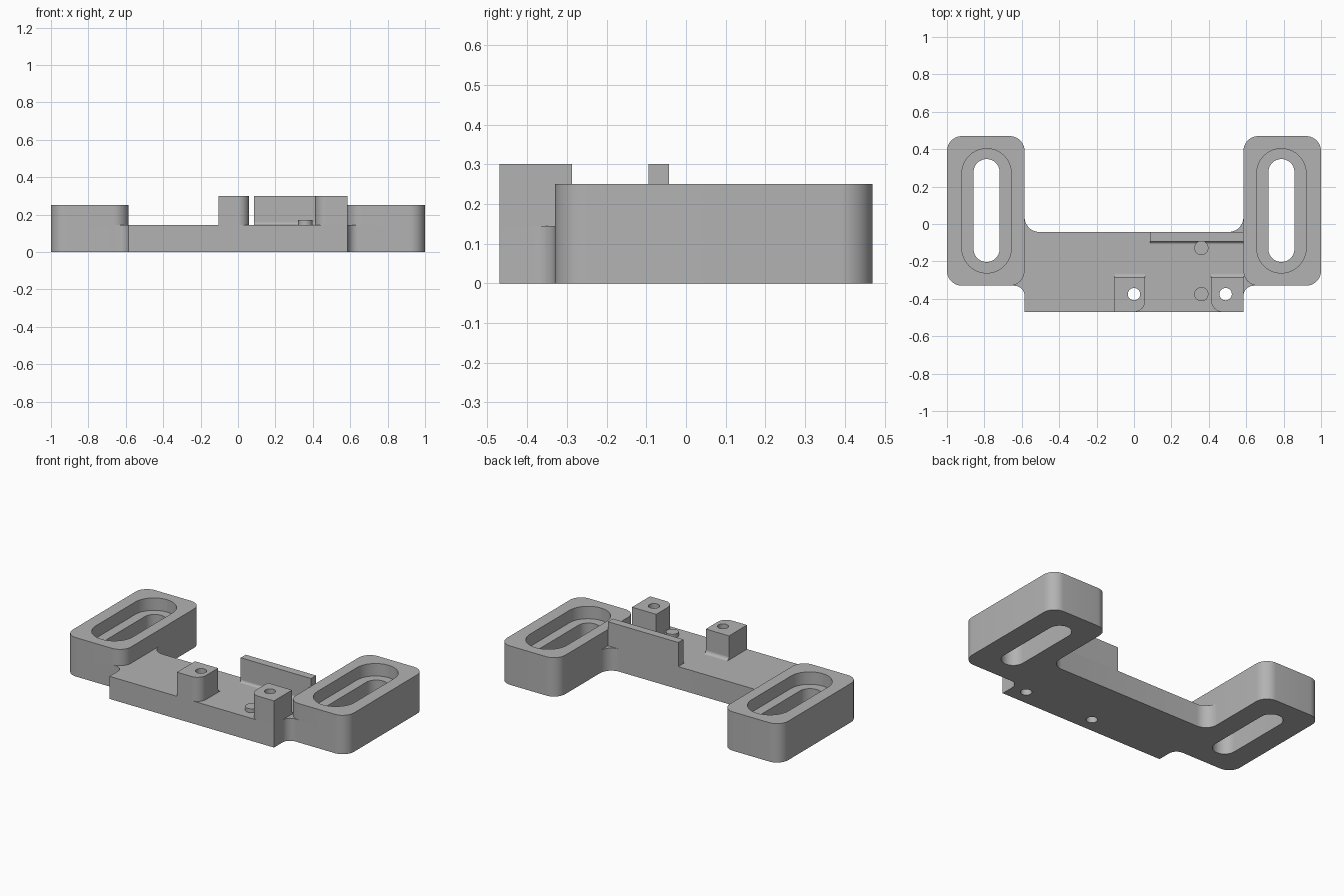
import bpy, bmesh, math
from mathutils import Vector

if "Cube" in bpy.data.objects:
    bpy.data.objects.remove(bpy.data.objects["Cube"], do_unlink=True)

grey = bpy.data.materials.new("plain grey")
grey.use_nodes = True
COLOUR = (0.45, 0.45, 0.45, 1)
grey.diffuse_color = COLOUR
grey.node_tree.nodes["Principled BSDF"].inputs["Base Color"].default_value = COLOUR

PLATE, EAR, TOP = 0.145, 0.25, 0.30      # heights of plate, ears and bosses
FRONT, BACK, SIDE = -0.47, -0.043, 0.585  # plate edges


def outline(corners, steps=10):
    """Round each (x, y, radius) corner, convex or concave."""
    pts = []
    for i, c in enumerate(corners):
        p = Vector(c[:2])
        r = c[2] if len(c) > 2 else 0
        if not r:
            pts.append(p)
            continue
        a = (Vector(corners[i - 1][:2]) - p).normalized()
        b = (Vector(corners[(i + 1) % len(corners)][:2]) - p).normalized()
        centre = p + (a + b) * r
        for k in range(steps + 1):
            t = k / steps * math.pi / 2
            pts.append(centre - b * r * math.cos(t) - a * r * math.sin(t))
    return pts


def prism(name, corners, lo, hi, along_x=False):
    """Extrude a rounded outline along z, or along x."""
    bm = bmesh.new()
    place = (lambda p, h: (h, p.x, p.y)) if along_x else (lambda p, h: (p.x, p.y, h))
    pts = outline(corners)
    face = bm.faces.new([bm.verts.new(place(p, lo)) for p in pts])
    ext = bmesh.ops.extrude_face_region(bm, geom=[face])
    step = (hi - lo, 0, 0) if along_x else (0, 0, hi - lo)
    bmesh.ops.translate(bm, vec=step,
                        verts=[g for g in ext["geom"] if isinstance(g, bmesh.types.BMVert)])
    bmesh.ops.recalc_face_normals(bm, faces=bm.faces)
    mesh = bpy.data.meshes.new(name)
    bm.to_mesh(mesh)
    bm.free()
    mesh.materials.append(grey)
    ob = bpy.data.objects.new(name, mesh)
    bpy.context.collection.objects.link(ob)
    return ob


def rect(x0, x1, y0, y1, r=(0, 0, 0, 0)):
    return [(x0, y0, r[0]), (x1, y0, r[1]), (x1, y1, r[2]), (x0, y1, r[3])]


def slot(cx, half, y0, y1):
    return rect(cx - half, cx + half, y0, y1, [half * 0.999] * 4)


def cylinder(name, x, y, r, lo, hi):
    bpy.ops.mesh.primitive_cylinder_add(vertices=32, radius=r, depth=hi - lo,
                                        location=(x, y, (lo + hi) / 2))
    ob = bpy.context.object
    ob.name = name
    ob.data.materials.append(grey)
    return ob


def combine(ob, other, operation):
    mod = ob.modifiers.new(operation, "BOOLEAN")
    mod.operation, mod.object, mod.solver = operation, other, "EXACT"
    bpy.context.view_layer.objects.active = ob
    bpy.ops.object.modifier_apply(modifier=mod.name)
    bpy.data.objects.remove(other, do_unlink=True)


def base_fillet(name, y, direction, r, x0, x1):
    """Concave strip where an upright face meets the plate."""
    e = 0.005
    prism(name, [(y - direction * e, PLATE - e), (y + direction * r, PLATE - e),
                 (y + direction * r, PLATE), (y, PLATE, r * 0.98),
                 (y, PLATE + r), (y - direction * e, PLATE + r)], x0, x1, True)


# Cross plate with concave fillets towards the ears
half = [(SIDE, FRONT), (SIDE, -0.33, 0.055), (0.665, -0.33),
        (0.665, 0.05), (SIDE, 0.05), (SIDE, BACK, 0.08)]
mirrored = [(-c[0], *c[1:]) for c in reversed(half)]
body = prism("mounting_plate", half + mirrored, 0, PLATE)

# Slotted ears, merged into the plate
for s in (-1, 1):
    x0, x1 = sorted((s * SIDE, s))
    combine(body, prism("ear", rect(x0, x1, -0.33, 0.47, [0.08] * 4), 0, EAR), "UNION")
for s in (-1, 1):
    combine(body, prism("recess", slot(s * 0.788, 0.132, -0.262, 0.403), 0.17, 0.4), "DIFFERENCE")
    combine(body, prism("slot", slot(s * 0.788, 0.07, -0.203, 0.347), -0.1, 0.4), "DIFFERENCE")

# Screw bosses with one rounded front corner and a through hole
bosses = (("right_boss", -0.105, 0.06, (0, 0.06, 0, 0), 0.0),
          ("left_boss", 0.413, SIDE, (0.06, 0, 0, 0), 0.49))
for name, x0, x1, radii, hole_x in bosses:
    boss = prism(name, rect(x0, x1, FRONT, -0.287, radii), PLATE, TOP)
    for part in (boss, body):
        combine(part, cylinder("bore", hole_x, -0.375, 0.033, -0.1, 0.4), "DIFFERENCE")
    base_fillet(name + "_fillet", -0.287, 1, 0.022, x0, x1)

# Rear stop wall
prism("stop_wall", rect(0.085, SIDE, -0.094, BACK), PLATE, TOP)
base_fillet("stop_wall_fillet", -0.094, -1, 0.016, 0.085, SIDE)

# Locating pegs
for name, y in (("rear_peg", -0.128), ("front_peg", -0.375)):
    cylinder(name, 0.36, y, 0.038, PLATE - 0.01, 0.17)

# Smooth the curved walls, keep the edges sharp
bpy.ops.object.select_all(action="DESELECT")
for ob in bpy.context.scene.objects:
    if ob.type == "MESH":
        ob.select_set(True)
        bpy.context.view_layer.objects.active = ob
bpy.ops.object.shade_smooth_by_angle(angle=math.radians(30))
